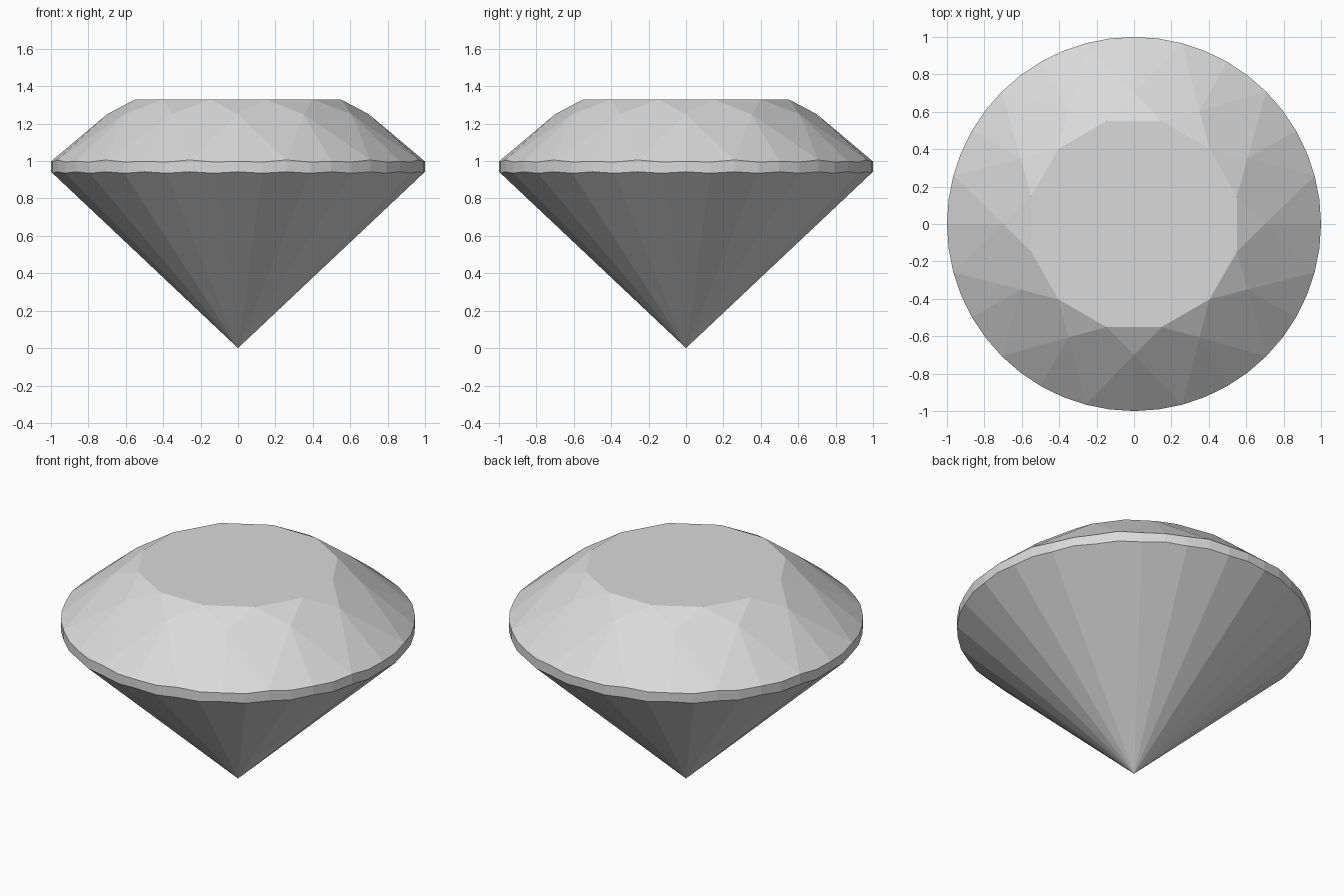
import bpy
import math

old = bpy.data.objects.get("Cube")
if old:
    bpy.data.objects.remove(old, do_unlink=True)

FOLD = 12            # symmetry of the cut
N = FOLD * 4         # points around the girdle
TABLE_R, TABLE_Z = 0.57, 1.33
STAR_R, STAR_Z = 0.70, 1.25
PAVILION_Z = 0.943

stone = bpy.data.materials.new("pale_grey_stone")
stone.use_nodes = True
grey = (0.7, 0.7, 0.7, 1)
stone.diffuse_color = grey
stone.node_tree.nodes["Principled BSDF"].inputs["Base Color"].default_value = grey


def point(step, radius, z):
    """Point on a circle, in girdle steps."""
    a = math.tau * step / N
    return (radius * math.cos(a), radius * math.sin(a), z)


def girdle_top(step):
    # scalloped line: highest where the bezel facets touch the girdle
    z = (0.998, 0.995, 1.006, 0.995)[step % 4]
    return point(step, 1, z)


def girdle_bottom(step):
    # each pavilion facet is flat, so its corners sit lower than its middle
    z = PAVILION_Z * (math.cos(math.tau / N) if step % 2 else 1)
    return point(step, 1, z)


def make_part(name, polygons):
    """Weld a list of polygons into one flat-shaded object."""
    index, faces = {}, []
    for poly in polygons:
        face = []
        for p in poly:
            key = tuple(round(c, 5) for c in p)
            face.append(index.setdefault(key, len(index)))
        faces.append(face)
    mesh = bpy.data.meshes.new(name)
    mesh.from_pydata(list(index), [], faces)
    mesh.materials.append(stone)
    mesh.update()
    obj = bpy.data.objects.new(name, mesh)
    bpy.context.collection.objects.link(obj)
    return obj


# Crown: table, star, bezel and upper girdle facets
crown = [[point(4 * k + 2, TABLE_R, TABLE_Z) for k in range(FOLD)]]
for k in range(FOLD):
    s = 4 * k
    star = point(s, STAR_R, STAR_Z)
    next_star = point(s + 4, STAR_R, STAR_Z)
    before = point(s - 2, TABLE_R, TABLE_Z)
    after = point(s + 2, TABLE_R, TABLE_Z)
    crown.append([before, star, after])
    crown.append([after, star, girdle_top(s + 2), next_star])
    for start in (s - 2, s):
        crown.append([star] + [girdle_top(start + i) for i in range(3)])
make_part("crown", crown)

# Girdle: thin upright band
make_part("girdle", [[girdle_bottom(i), girdle_bottom(i + 1),
                      girdle_top(i + 1), girdle_top(i)] for i in range(N)])

# Pavilion: flat facets meeting at the bottom tip
tip = (0, 0, 0)
make_part("pavilion", [[tip] + [girdle_bottom(i + d) for d in (1, 0, -1)]
                       for i in range(0, N, 2)])
